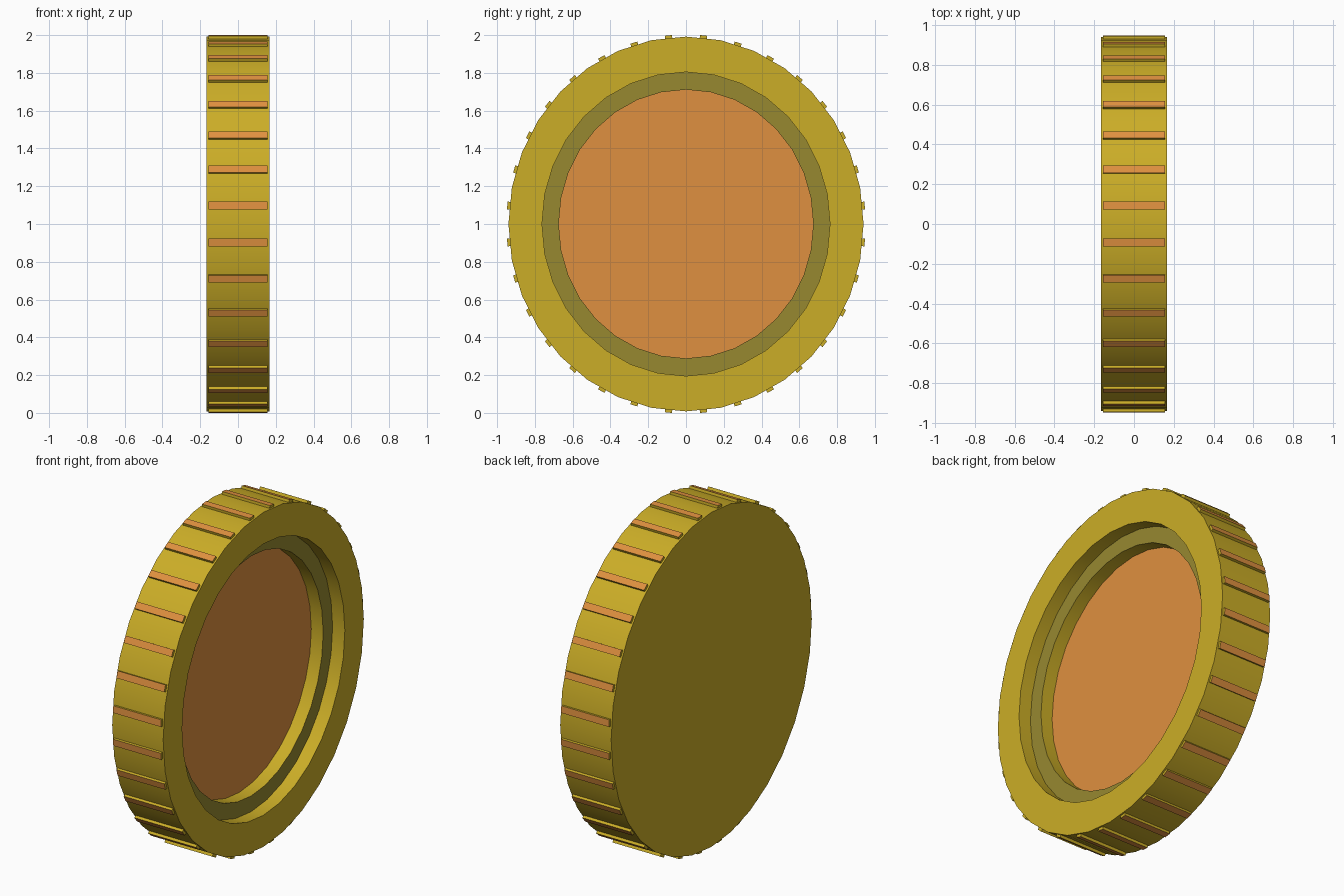
import bpy, bmesh
from math import cos, sin, pi
from mathutils import Matrix, Vector

if "Cube" in bpy.data.objects:
    bpy.data.objects.remove(bpy.data.objects["Cube"])

N = 32                        # sides of the cap, one rib per side
RY, RZ, CZ = 0.94, 0.992, 1.0  # slightly oval outline and centre height


def material(name, rgb):
    m = bpy.data.materials.new(name)
    m.diffuse_color = (*rgb, 1)
    m.use_nodes = True
    m.node_tree.nodes["Principled BSDF"].inputs["Base Color"].default_value = m.diffuse_color
    return m


YELLOW = material("yellow", (0.60, 0.42, 0.02))
OLIVE = material("olive", (0.31, 0.25, 0.03))
ORANGE = material("orange", (0.74, 0.28, 0.05))


def finish(bm, name):
    bmesh.ops.recalc_face_normals(bm, faces=bm.faces)
    me = bpy.data.meshes.new(name)
    bm.to_mesh(me)
    bm.free()
    for m in (YELLOW, OLIVE, ORANGE):
        me.materials.append(m)
    ob = bpy.data.objects.new(name, me)
    bpy.context.collection.objects.link(ob)
    bpy.ops.object.select_all(action='DESELECT')
    ob.select_set(True)
    bpy.context.view_layer.objects.active = ob
    bpy.ops.object.shade_smooth_by_angle(angle=pi / 6)
    return ob


# Cap body: profile (x, radius fraction) swept round x, from back rim to recess floor
profile = [(-0.167, 1.0), (0.167, 1.0), (0.167, 0.811), (0.087, 0.811),
           (0.087, 0.717), (0.009, 0.717)]
bm = bmesh.new()
rings = [[bm.verts.new((x, RY * r * sin(2 * pi * i / N), CZ + RZ * r * cos(2 * pi * i / N)))
          for i in range(N)] for x, r in profile]
for k, (a, b) in enumerate(zip(rings, rings[1:])):
    for i in range(N):
        j = (i + 1) % N
        f = bm.faces.new((a[i], a[j], b[j], b[i]))
        f.material_index = 1 if k == 3 else 0   # olive ledge
bm.faces.new(rings[0])                          # back
bm.faces.new(rings[-1]).material_index = 2      # orange recess floor
finish(bm, "cap_body")

# Grip ribs: one thin bar centred on every side, orange on the outer face
bm = bmesh.new()
apothem = cos(pi / N)
bottom, top = apothem - 0.004, apothem + 0.016
for i in range(N):
    turn = Matrix.Rotation((i + 0.5) * 2 * pi / N, 4, 'X')
    place = (Matrix.Translation((0, 0, CZ)) @ Matrix.Diagonal((1, RY, RZ, 1)) @ turn
             @ Matrix.Translation((0, 0, (bottom + top) / 2))
             @ Matrix.Diagonal((0.314, 0.041, top - bottom, 1)))
    verts = bmesh.ops.create_cube(bm, size=1, matrix=place)['verts']
    out = turn @ Vector((0, 0, 1))
    faces = {f for v in verts for f in v.link_faces}
    outer = max(faces, key=lambda f: (f.calc_center_median() - Vector((0, 0, CZ))).dot(out))
    outer.material_index = 2
finish(bm, "grip_ribs")
